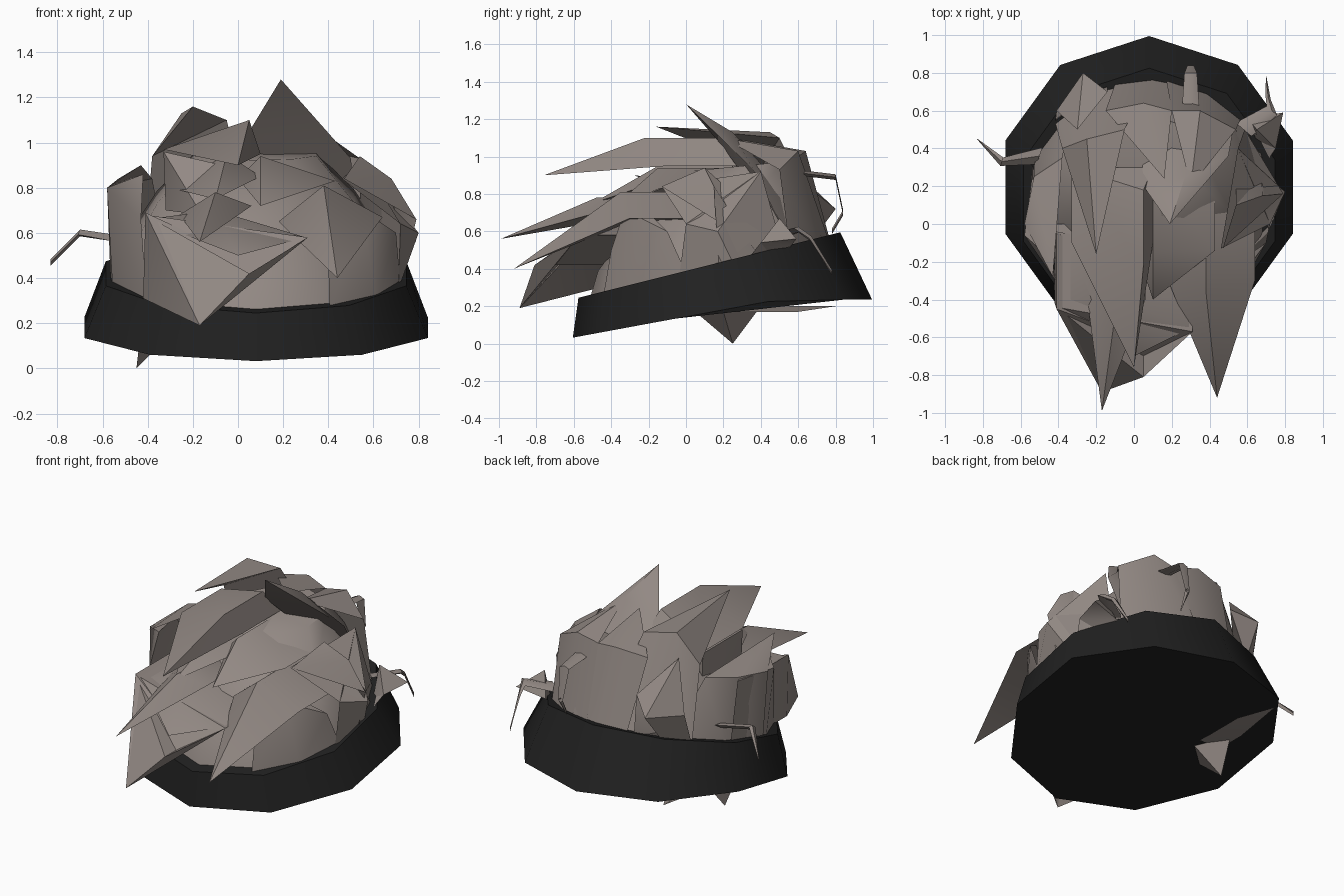
import bpy, bmesh, math
from mathutils import Vector

cube = bpy.data.objects.get("Cube")
if cube:
    bpy.data.objects.remove(cube, do_unlink=True)


def make_material(name, colour):
    mat = bpy.data.materials.new(name)
    mat.use_nodes = True
    mat.diffuse_color = (*colour, 1)
    mat.node_tree.nodes["Principled BSDF"].inputs["Base Color"].default_value = (*colour, 1)
    return mat


hair = make_material("warm grey hair", (.29, .25, .23))
black = make_material("black band", (.015, .015, .015))


def finish(name, bm, mat):
    bmesh.ops.recalc_face_normals(bm, faces=bm.faces)
    mesh = bpy.data.meshes.new(name)
    bm.to_mesh(mesh)
    bm.free()
    mesh.materials.append(mat)
    obj = bpy.data.objects.new(name, mesh)
    bpy.context.collection.objects.link(obj)
    bpy.ops.object.select_all(action="DESELECT")
    bpy.context.view_layer.objects.active = obj
    obj.select_set(True)
    bpy.ops.object.shade_smooth_by_angle(angle=math.radians(40))


def bridge(bm, rings):
    """Skin a stack of equal rings and cap both ends."""
    for low, high in zip(rings, rings[1:]):
        n = len(low)
        for i in range(n):
            j = (i + 1) % n
            bm.faces.new((low[i], low[j], high[j], high[i]))
    bm.faces.new(rings[0])
    bm.faces.new(rings[-1])


def ring_point(angle, y, radius, z, slope, limit=2):
    """A point on a tilted circle round the head's axis."""
    a = math.radians(angle)
    dy = radius * math.sin(a)
    return Vector((.08 + radius * math.cos(a), y + dy, min(z + slope * dy, limit)))


def tilted_stack(name, mat, sections):
    bm = bmesh.new()
    bridge(bm, [[bm.verts.new(ring_point(90 + 36 * i, *section)) for i in range(10)]
                for section in sections])
    finish(name, bm, mat)


def lock(name, left, crown, right, tip, rim=None):
    """A pointed tuft through three points to a tip. It grows from an arc of the
    band (angle, half width) or, without one, from further back on the head."""
    middle = [Vector(p) for p in (left, crown, right)]
    if rim:
        angle, spread = rim
        base = [ring_point(angle + spread * s, .12, .65, .39, .25) for s in (1, 0, -1)]
    else:
        base = [p + Vector((0, .4, 0)) for p in middle]
    bm = bmesh.new()
    rings = [[bm.verts.new(p) for p in section] for section in (base, middle)]
    end = bm.verts.new(tip)
    for i in range(3):
        j = (i + 1) % 3
        bm.faces.new((rings[0][i], rings[0][j], rings[1][j], rings[1][i]))
        bm.faces.new((rings[1][i], rings[1][j], end))
    bm.faces.new(rings[0])
    finish(name, bm, hair)


def wisp(name, path, side, width):
    """A thin bent strand tapering to its tip."""
    bm = bmesh.new()
    rings = []
    for i, p in enumerate(path):
        half = Vector(side) * width * max(.04, 1 - i / (len(path) - 1))
        drop = Vector((0, 0, -.015))
        rings.append([bm.verts.new(Vector(p) + o) for o in (-half, -drop, half, drop)])
    bridge(bm, rings)
    finish(name, bm, hair)


# Tilted band and the scalp volume hidden under the locks
tilted_stack("band", black, [(.195, .8, .18, .185, .235), (.125, .7, .42, .25)])
tilted_stack("scalp", hair, [(.12, .64, .38, .25), (.13, .6, .54, .25),
                             (.2, .46, .76, .2), (.3, .28, .95, .1)])

# Locks swept forward over the brow
lock("front_fringe", (-.41, -.44, .68), (.05, -.81, .42), (.31, -.57, .58), (-.17, -.89, .19))
lock("fringe_side", (-.42, -.42, .31), (-.41, -.45, .69), (0, -.6, .5), (-.17, -.89, .19))
lock("fringe_top", (-.41, -.4, .66), (-.1, -.4, .7), (.3, -.55, .58), (0, -.7, .5))
lock("front_left_lock", (.18, -.3, .65), (.38, -.35, .81), (.64, -.3, .67), (.44, -.92, .4))
lock("front_left_panel", (.4, -.4, .5), (.55, -.3, .7), (.7, -.1, .6), (.4, -.3, .8), (-35, -25))
lock("long_brow_lock", (-.26, -.3, .68), (-.1, -.48, .78), (.06, -.4, .72), (-.17, -.99, .56))
lock("brow_filler", (-.3, -.1, .8), (-.05, -.15, .95), (.1, -.2, .85), (-.1, -.5, .75))
lock("upper_brow_lock", (-.33, -.1, .97), (.05, -.22, 1.1), (.1, -.1, .95), (0, -.76, .9))
lock("upper_brow_fold", (-.32, -.1, .7), (-.33, -.1, .96), (.02, -.2, .88), (-.16, -.3, .68))
lock("crossing_lock", (0, -.1, .84), (.1, -.15, .94), (.43, -.14, .83), (.1, -.4, .72))

# Crown spike and the broad locks rising from the back of the band
lock("crown_spike", (.05, .2, 1.05), (.27, .25, 1.13), (.5, .36, .93), (.19, 0, 1.28), (70, 25))
lock("back_centre_lock", (-.15, .6, 1), (.05, .64, 1.03), (.2, .6, 1), (.16, .24, 1.1), (88, 18))
lock("back_left_broad_lock", (.2, .6, 1), (.35, .6, 1.03), (.54, .5, .93), (.3, .2, 1.1), (62, 20))
lock("back_right_broad_lock", (-.38, .4, .94), (-.25, .45, 1.13), (-.05, .5, 1.1),
     (-.2, -.16, 1.16), (115, 25))
lock("back_right_tuft", (-.41, .6, .7), (-.27, .8, .72), (-.14, .7, .8), (-.3, .5, 1), (125, 15))

# Side locks, whose arcs run the other way where they lean forward
lock("left_side_lock", (.72, 0, .64), (.8, .17, .6), (.55, .4, .92), (.46, -.13, .84), (12, -26))
lock("left_side_crest", (.79, .16, .66), (.68, .15, .84), (.54, .1, .94), (.47, -.13, .84),
     (25, -20))
lock("left_rear_tuft", (.6, .56, .52), (.65, .5, .67), (.75, .4, .54), (.79, .59, .56), (30, 12))
lock("right_side_panel", (-.43, -.28, .66), (-.58, -.06, .8), (-.54, .25, .82),
     (-.42, -.2, .86), (192, 30))
lock("right_side_lock", (-.58, 0, .8), (-.53, .25, .84), (-.38, .35, .84), (-.43, -.28, .9),
     (158, 30))

# Loose strands and the point below the band
wisp("right_strand", [(-.5, .36, .57), (-.7, .33, .6), (-.83, .45, .47)], (.3, .9, .3), .05)
wisp("left_strand", [(.58, .5, .58), (.73, .6, .61), (.71, .67, .56), (.7, .78, .38)],
     (.7, -.6, .2), .06)
wisp("rear_strand", [(.3, .55, .92), (.3, .8, .89), (.3, .84, .7), (.3, .78, .6)], (1, 0, 0), .05)
lock("lower_point", (-.43, .05, .17), (-.28, .2, .17), (-.4, .4, .2), (-.45, .25, 0))
